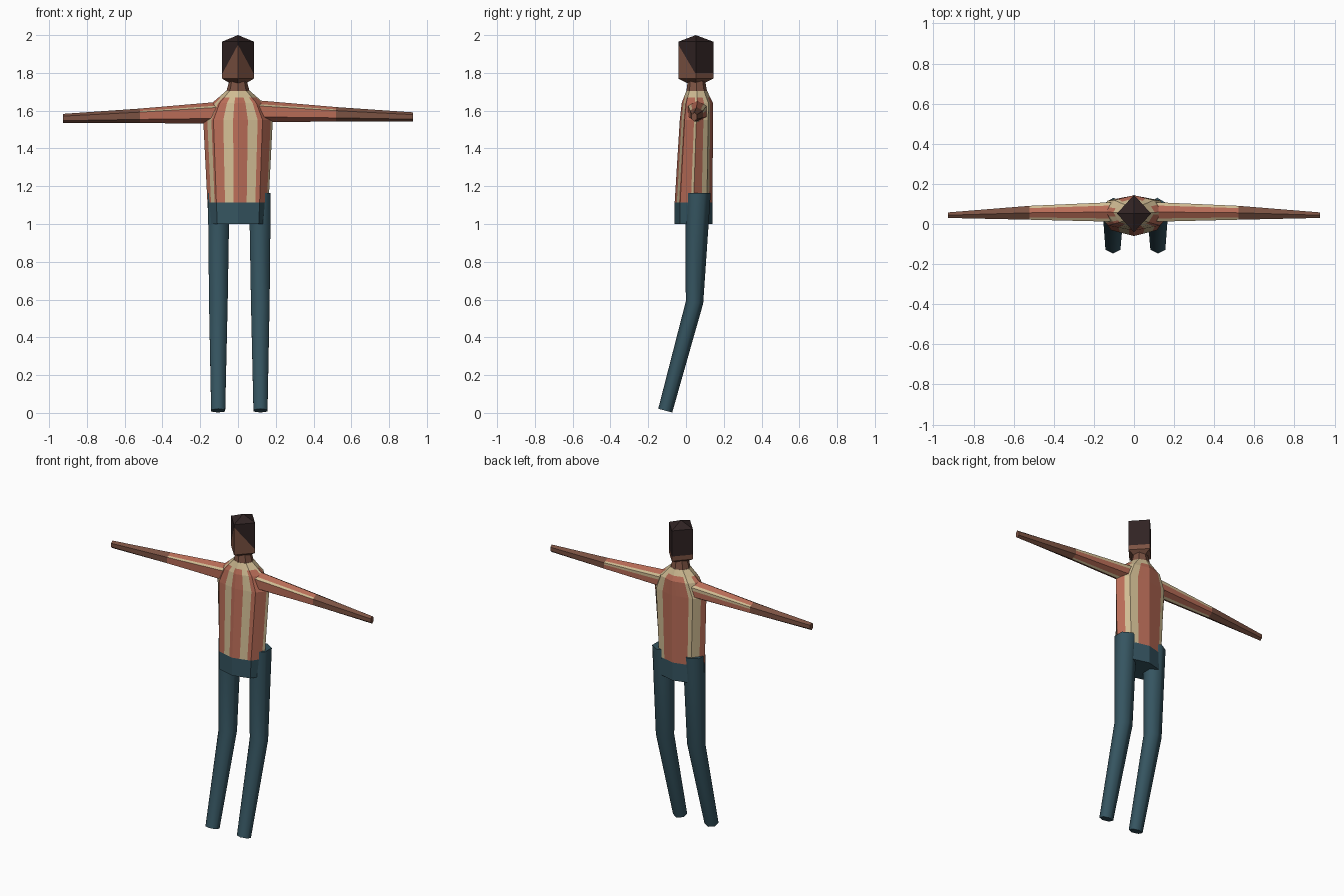
import bpy
import bmesh
from math import cos, sin, pi, radians
from mathutils import Vector

cube = bpy.data.objects.get("Cube")
if cube:
    bpy.data.objects.remove(cube, do_unlink=True)


def material(name, r, g, b):
    m = bpy.data.materials.new(name)
    m.use_nodes = True
    m.diffuse_color = (r, g, b, 1)
    m.node_tree.nodes["Principled BSDF"].inputs["Base Color"].default_value = (r, g, b, 1)
    return m


SKIN = material("skin", 0.20, 0.085, 0.055)
HAIR = material("dark hair", 0.03, 0.017, 0.017)
RED = material("terracotta stripe", 0.48, 0.15, 0.095)
CREAM = material("cream stripe", 0.63, 0.50, 0.29)
DENIM = material("blue trousers", 0.036, 0.09, 0.118)


def polygon(sides, cuts=1, phase=0.0):
    """Unit polygon outline with each side divided into equal cuts."""
    corners = [Vector((cos(phase + 2 * pi * i / sides), sin(phase + 2 * pi * i / sides)))
               for i in range(sides)]
    return [corners[i].lerp(corners[(i + 1) % sides], j / cuts)
            for i in range(sides) for j in range(cuts)]


def loft(name, rings, mats, rule=None, smooth=False):
    """Skin between rings; rule(ring, segment) picks the material of each side face."""
    bm = bmesh.new()
    loops = [[bm.verts.new(p) for p in ring] for ring in rings]
    n = len(loops[0])
    for k in range(len(loops) - 1):
        for i in range(n):
            j = (i + 1) % n
            f = bm.faces.new((loops[k][i], loops[k][j], loops[k + 1][j], loops[k + 1][i]))
            f.material_index = rule(k, i) if rule else 0
    for cap, k in ((loops[0], 0), (loops[-1], len(loops) - 2)):
        bm.faces.new(cap).material_index = rule(k, 0) if rule else 0
    bmesh.ops.recalc_face_normals(bm, faces=bm.faces)
    return finish(name, bm, mats, smooth)


def finish(name, bm, mats, smooth=False):
    mesh = bpy.data.meshes.new(name)
    bm.to_mesh(mesh)
    bm.free()
    for m in mats:
        mesh.materials.append(m)
    ob = bpy.data.objects.new(name, mesh)
    bpy.context.collection.objects.link(ob)
    if smooth:
        bpy.ops.object.select_all(action="DESELECT")
        ob.select_set(True)
        bpy.context.view_layer.objects.active = ob
        bpy.ops.object.shade_smooth_by_angle(angle=radians(65))
    return ob


def level_ring(shape, x, y, z, rx, ry, slope=0.0):
    return [(x + rx * p.x, y + ry * p.y, z + slope * ry * p.y) for p in shape]


# Torso: eight-sided, vertical stripes running round from the front, cream yoke
STRIPES = "TTCCT TTTTC TTTCC CCTTT TTTTC CCCTT TTCCT TTCCT".replace(" ", "")
body = polygon(8, 5, -pi / 2)
shirt = [(1.115, 0.162, 0.100, 0.040), (1.55, 0.184, 0.088, 0.055),
         (1.64, 0.138, 0.083, 0.060), (1.67, 0.103, 0.070, 0.058), (1.705, 0.063, 0.055, 0.057)]
loft("striped_shirt", [level_ring(body, 0, y, z, rx, ry) for z, rx, ry, y in shirt],
     [RED, CREAM], lambda k, i: 1 if k >= 3 else int(STRIPES[i] == "C"))

# Pelvis and neck
hips = polygon(8, 1, -pi / 2)
loft("pelvis", [level_ring(hips, 0, 0.04, 1.0, 0.155, 0.10),
                level_ring(hips, 0, 0.04, 1.115, 0.162, 0.10)], [DENIM])
loft("neck", [level_ring(hips, 0, 0.057, 1.70, 0.062, 0.055),
              level_ring(hips, 0, 0.055, 1.76, 0.046, 0.046)], [SKIN])

# Head: diamond prism with pointed crown, cut along the hairline
diamond = polygon(4, 1, -pi / 2)
bm = bmesh.new()
head_rings = [[bm.verts.new(p) for p in level_ring(diamond, 0, 0.052, z, rx, ry)]
              for z, rx, ry in ((1.735, 0.025, 0.025), (1.77, 0.085, 0.093), (1.965, 0.085, 0.093))]
crown = bm.verts.new((0, 0.052, 2.0))
for lower, upper in zip(head_rings, head_rings[1:]):
    for i in range(4):
        j = (i + 1) % 4
        bm.faces.new((lower[i], lower[j], upper[j], upper[i]))
for i in range(4):
    bm.faces.new((head_rings[2][i], head_rings[2][(i + 1) % 4], crown))
bm.faces.new(head_rings[0])
bmesh.ops.recalc_face_normals(bm, faces=bm.faces)
for co, no in (((0, 0, 1.8), (0, 0, 1)), ((0, 0, 1.95), (1.85, 0, 1)), ((0, 0, 1.95), (-1.85, 0, 1))):
    bmesh.ops.bisect_plane(bm, geom=bm.verts[:] + bm.edges[:] + bm.faces[:],
                           plane_co=co, plane_no=no)
for f in bm.faces:
    c = f.calc_center_median()
    face_area = c.y < 0.05 and c.z < 1.95 - 1.85 * abs(c.x)
    f.material_index = 0 if c.z < 1.8 or face_area else 1
finish("head", bm, [SKIN, HAIR])

# Arms: six-sided, striped sleeve to the elbow, bare forearm
SLEEVE = "TTCTTTTTTCTTTTCCTT"
arm = polygon(6, 3, pi / 2)
arm_rings = [(0.11, 0.060, 1.592, 0.056, 0.058), (0.52, 0.056, 1.577, 0.040, 0.038),
             (0.927, 0.044, 1.563, 0.016, 0.024)]
for side, label in ((1, "left"), (-1, "right")):
    rings = [[(side * x, y + ry * p.x, z + 0.004 * side + rz * p.y) for p in arm]
             for x, y, z, ry, rz in arm_rings]
    loft(label + "_sleeve", rings[:2], [RED, CREAM], lambda k, i: int(SLEEVE[i] == "C"))
    loft(label + "_forearm", rings[1:], [SKIN])

# Legs: hip, knee and tilted ankle end
leg = polygon(6, 1, -pi / 2)
leg_rings = [(0.109, 0.063, 1.165, 0.066, 0.068, 0.0), (0.111, 0.045, 0.585, 0.057, 0.046, -0.12),
             (0.112, -0.110, 0.012, 0.043, 0.037, -0.27)]
for side, label in ((1, "left"), (-1, "right")):
    loft(label + "_leg", [level_ring(leg, 0.007 + side * x, y, z, rx, ry, slope)
                          for x, y, z, rx, ry, slope in leg_rings], [DENIM], smooth=True)
